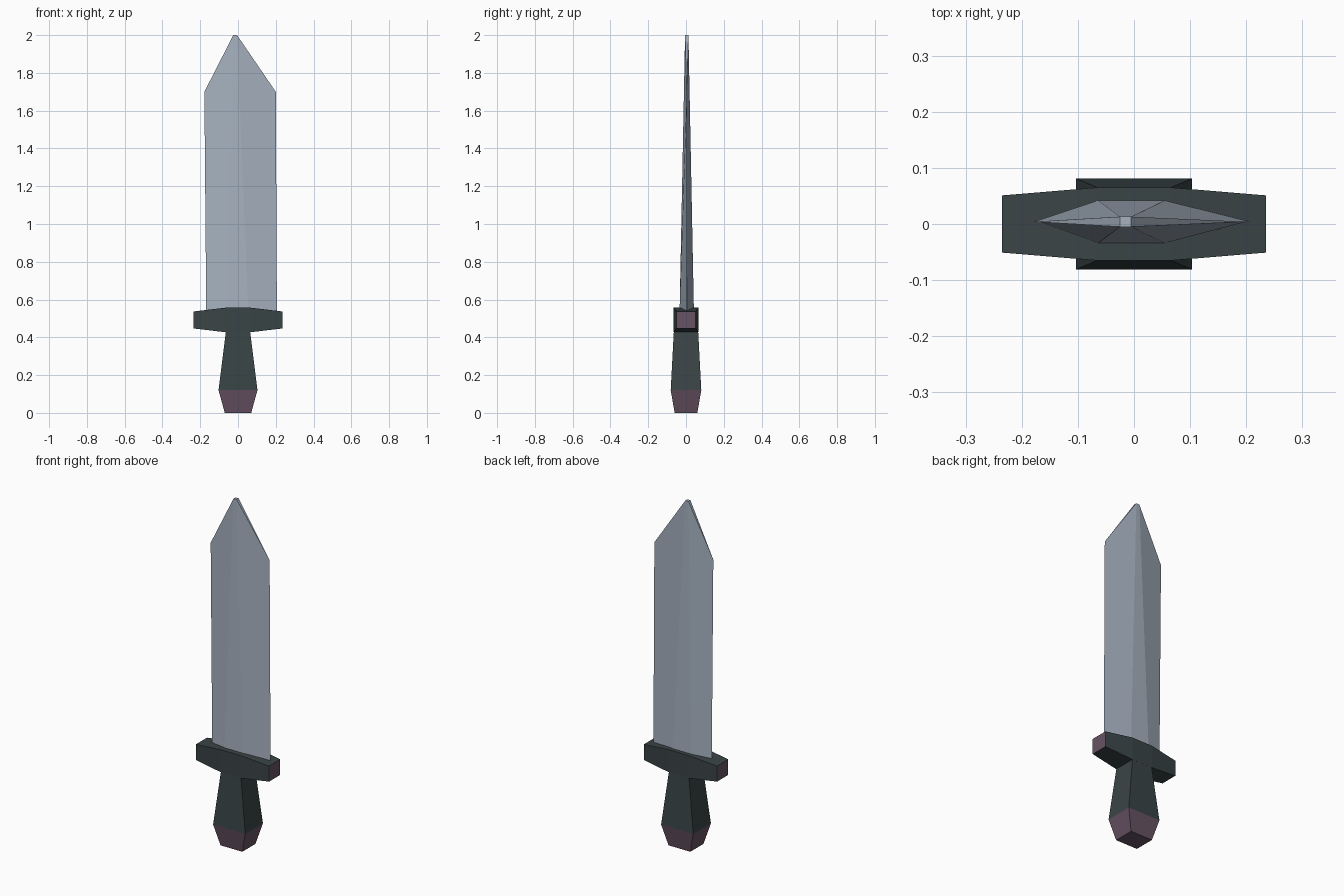
import bpy, bmesh

if "Cube" in bpy.data.objects:
    bpy.data.objects.remove(bpy.data.objects["Cube"])


def material(name, rgb):
    m = bpy.data.materials.new(name)
    m.diffuse_color = (*rgb, 1)
    m.use_nodes = True
    m.node_tree.nodes["Principled BSDF"].inputs["Base Color"].default_value = m.diffuse_color
    return m


STEEL = material("steel", (0.38, 0.44, 0.52))
DARK = material("dark_grip", (0.042, 0.058, 0.061))
PURPLE = material("purple_cap", (0.135, 0.085, 0.125))


def make_object(name, verts, faces, mats, purple_test=None):
    bm = bmesh.new()
    vs = [bm.verts.new(v) for v in verts]
    for f in faces:
        bm.faces.new([vs[i] for i in f])
    bmesh.ops.recalc_face_normals(bm, faces=bm.faces)
    for f in bm.faces:
        if purple_test and purple_test(f.calc_center_median()):
            f.material_index = 1
    mesh = bpy.data.meshes.new(name)
    bm.to_mesh(mesh)
    bm.free()
    for m in mats:
        mesh.materials.append(m)
    obj = bpy.data.objects.new(name, mesh)
    bpy.context.collection.objects.link(obj)
    return obj


def loft_faces(rings):
    """Faces of a closed four-sided loft with end caps."""
    faces = [(3, 2, 1, 0), tuple(4 * (rings - 1) + i for i in range(4))]
    for r in range(rings - 1):
        for i in range(4):
            a, b = 4 * r + i, 4 * r + (i + 1) % 4
            faces.append((a, b, b + 4, a + 4))
    return faces


CORNERS = [(-1, -1), (1, -1), (1, 1), (-1, 1)]

# Handle flaring down to the pommel: (z, half width, half depth)
sections = [(0, 0.07, 0.06), (0.12, 0.103, 0.081), (0.44, 0.063, 0.064)]
verts = [(sx * w, sy * d, z) for z, w, d in sections for sx, sy in CORNERS]
make_object("handle", verts, loft_faces(3), [DARK, PURPLE], lambda c: c.z < 0.115)

# Crossguard tapering to both ends: (x, half depth, half height)
sections = [(-0.235, 0.051, 0.045), (-0.066, 0.065, 0.065),
            (0.066, 0.065, 0.065), (0.235, 0.051, 0.045)]
verts = [(x, sy * d, 0.492 + sz * h) for x, d, h in sections for sy, sz in CORNERS]
make_object("crossguard", verts, loft_faces(4), [DARK, PURPLE],
            lambda c: abs(c.x) > 0.23)

# Blade: flattened hexagon with side shoulders, running to a tiny square tip
Y = 0.004
base = [(-0.064, Y - 0.038, 0.53), (0.055, Y - 0.038, 0.53),
        (0.055, Y + 0.038, 0.53), (-0.064, Y + 0.038, 0.53)]
tip = [(-0.015 + sx * 0.01, Y + sy * 0.009, 2.0) for sx, sy in CORNERS]
edges = [(-0.168, Y, 0.53), (-0.178, Y, 1.7), (0.206, Y, 0.53), (0.2, Y, 1.7)]
blade_faces = [
    (0, 1, 5, 4), (2, 3, 7, 6),              # flat ridges
    (8, 0, 4, 9), (3, 8, 9, 7), (9, 4, 7),   # left bevels
    (1, 10, 11, 5), (10, 2, 6, 11), (11, 6, 5),  # right bevels
    (4, 5, 6, 7), (8, 3, 2, 10, 1, 0),       # tip and base
]
make_object("blade", base + tip + edges, blade_faces, [STEEL])
